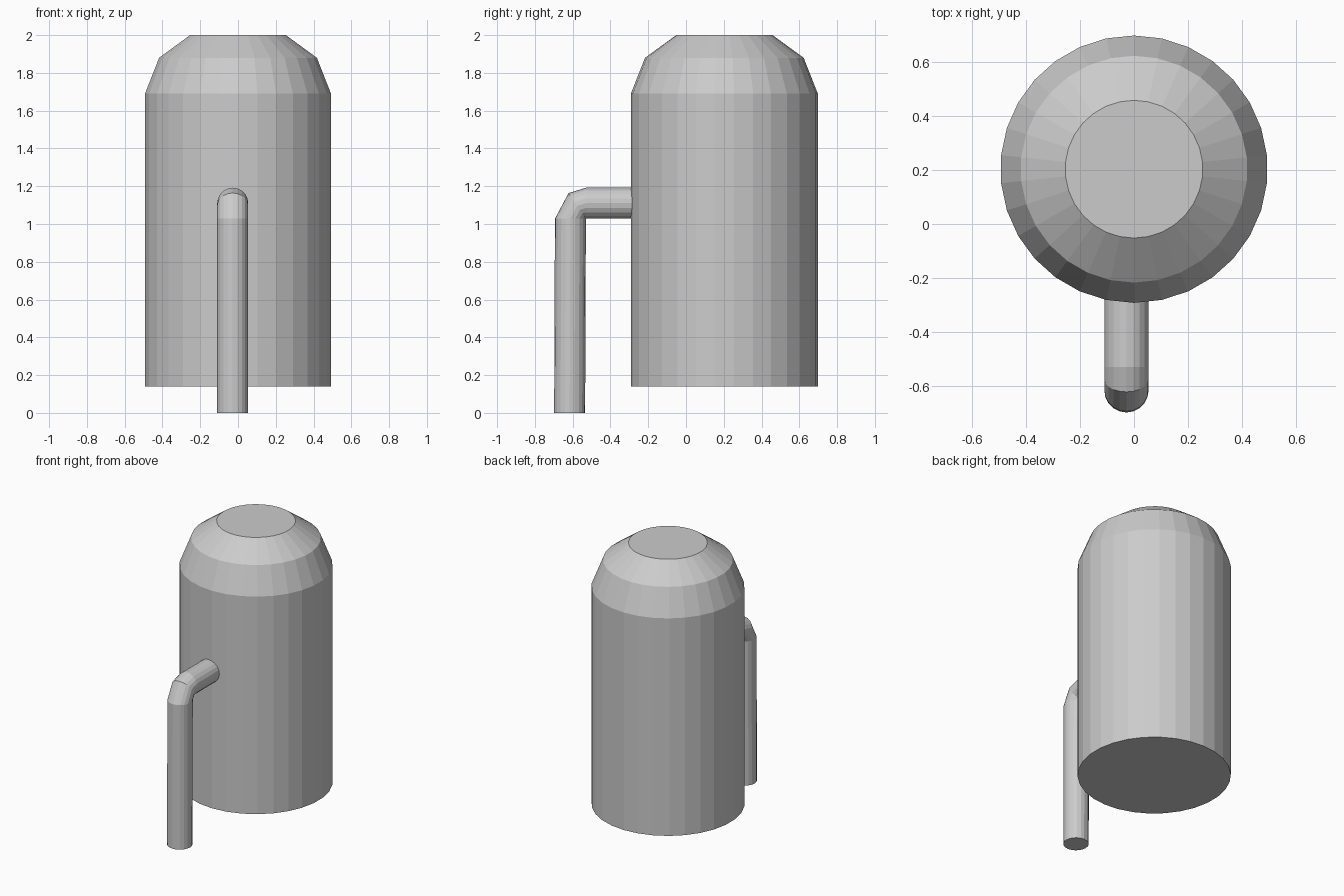
import bpy, bmesh
from math import sin, cos, radians, tau
from mathutils import Vector

if "Cube" in bpy.data.objects:
    bpy.data.objects.remove(bpy.data.objects["Cube"])


def loft(name, rings):
    """Skin a list of equal-sized point rings and cap both ends."""
    bm = bmesh.new()
    loops = [[bm.verts.new(p) for p in ring] for ring in rings]
    n = len(loops[0])
    for a, b in zip(loops, loops[1:]):
        for i in range(n):
            j = (i + 1) % n
            bm.faces.new((a[i], a[j], b[j], b[i]))
    bm.faces.new(loops[0])
    bm.faces.new(loops[-1])
    bmesh.ops.recalc_face_normals(bm, faces=bm.faces)
    mesh = bpy.data.meshes.new(name)
    bm.to_mesh(mesh)
    bm.free()
    obj = bpy.data.objects.new(name, mesh)
    bpy.context.collection.objects.link(obj)
    return obj


def ring(centre, u, v, radius, sides):
    return [Vector(centre) + radius * (cos(tau * i / sides) * Vector(u)
            + sin(tau * i / sides) * Vector(v)) for i in range(sides)]


# Tank: 30-sided body with a two-step domed shoulder and flat top
profile = [(0.495, 0.14), (0.495, 1.69), (0.42, 1.88), (0.255, 2.0)]
loft("tank", [ring((0, 0.203, z), (0, -1, 0), (1, 0, 0), r, 30)
              for r, z in profile])

# Pipe: upright leg, elbow turning about its inner corner, run into the tank
PX, R, SIDES = -0.028, 0.082, 20
CORNER = Vector((PX, -0.53, 1.028))


def pipe_ring(angle, offset=(0, 0, 0)):
    a = radians(angle)
    out = Vector((0, -cos(a), sin(a)))
    return ring(CORNER + out * R + Vector(offset), out, (1, 0, 0), R, SIDES)


loft("outlet_pipe", [
    pipe_ring(0, (0, -0.004, -1.028)),
    pipe_ring(0),
    pipe_ring(56),
    pipe_ring(90),
    pipe_ring(90, (0, 0.28, 0)),
])
